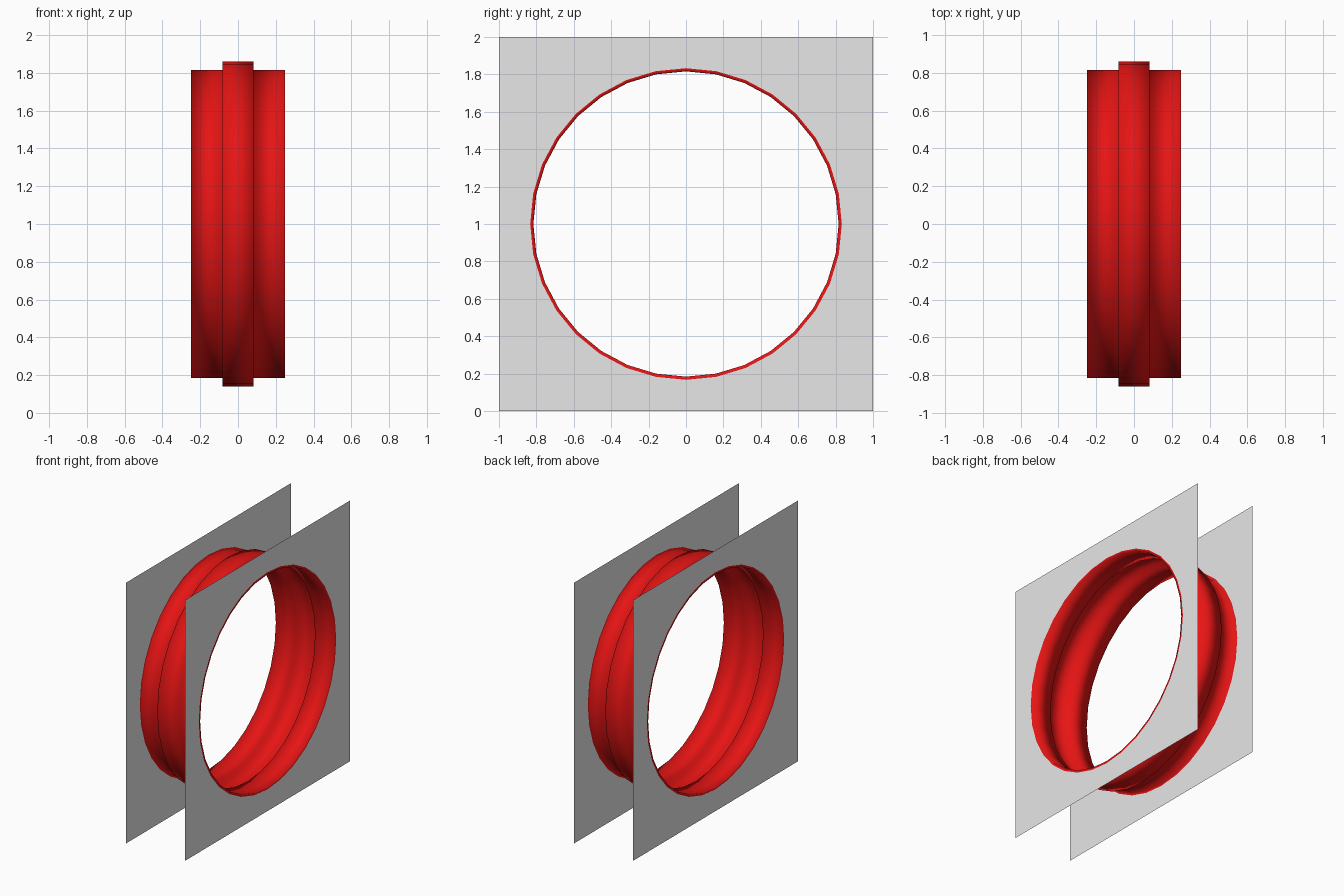
import bpy
import bmesh
from math import cos, sin, pi

SIDES = 32          # facets around the ring
HALF = 0.25         # half distance between the two plates
GROOVE = 0.083      # half width of the raised middle band
R_TUBE, R_LIP, R_BAND = 0.816, 0.833, 0.861

cube = bpy.data.objects.get("Cube")
if cube:
    bpy.data.objects.remove(cube, do_unlink=True)


def material(name, colour):
    mat = bpy.data.materials.new(name)
    mat.use_nodes = True
    mat.diffuse_color = colour
    mat.node_tree.nodes["Principled BSDF"].inputs["Base Color"].default_value = colour
    return mat


def sweep(name, loops, mat, smooth):
    """Skin a list of loops; each loop is a function angle -> (x, y, z)."""
    bm = bmesh.new()
    angles = [2 * pi * i / SIDES for i in range(SIDES)]
    rows = [[bm.verts.new(loop(a)) for a in angles] for loop in loops]
    for low, high in zip(rows, rows[1:]):
        for i in range(SIDES):
            j = (i + 1) % SIDES
            face = bm.faces.new((low[i], high[i], high[j], low[j]))
            face.smooth = smooth
    mesh = bpy.data.meshes.new(name)
    bm.to_mesh(mesh)
    bm.free()
    mesh.materials.append(mat)
    obj = bpy.data.objects.new(name, mesh)
    bpy.context.collection.objects.link(obj)
    return obj


def circle(x, r):
    return lambda a: (x, r * cos(a), 1 + r * sin(a))


def square(x):
    def point(a):
        k = 1 / max(abs(cos(a)), abs(sin(a)))
        return (x, k * cos(a), 1 + k * sin(a))
    return point


red = material("red", (0.8, 0.007, 0.007, 1))
grey = material("light grey", (0.8, 0.8, 0.8, 1))

# Thin sheet ring: end lips, tube walls and a raised middle band
half_profile = [(HALF, R_LIP), (HALF, R_TUBE), (GROOVE, R_TUBE), (GROOVE, R_BAND)]
profile = [(-x, r) for x, r in half_profile] + half_profile[::-1]
sweep("grooved_ring", [circle(x, r) for x, r in profile], red, True)

# Square plates with a round hole, facing outward on each side
sweep("left_plate", [square(HALF), circle(HALF, R_LIP)], grey, False)
sweep("right_plate", [circle(-HALF, R_LIP), square(-HALF)], grey, False)
